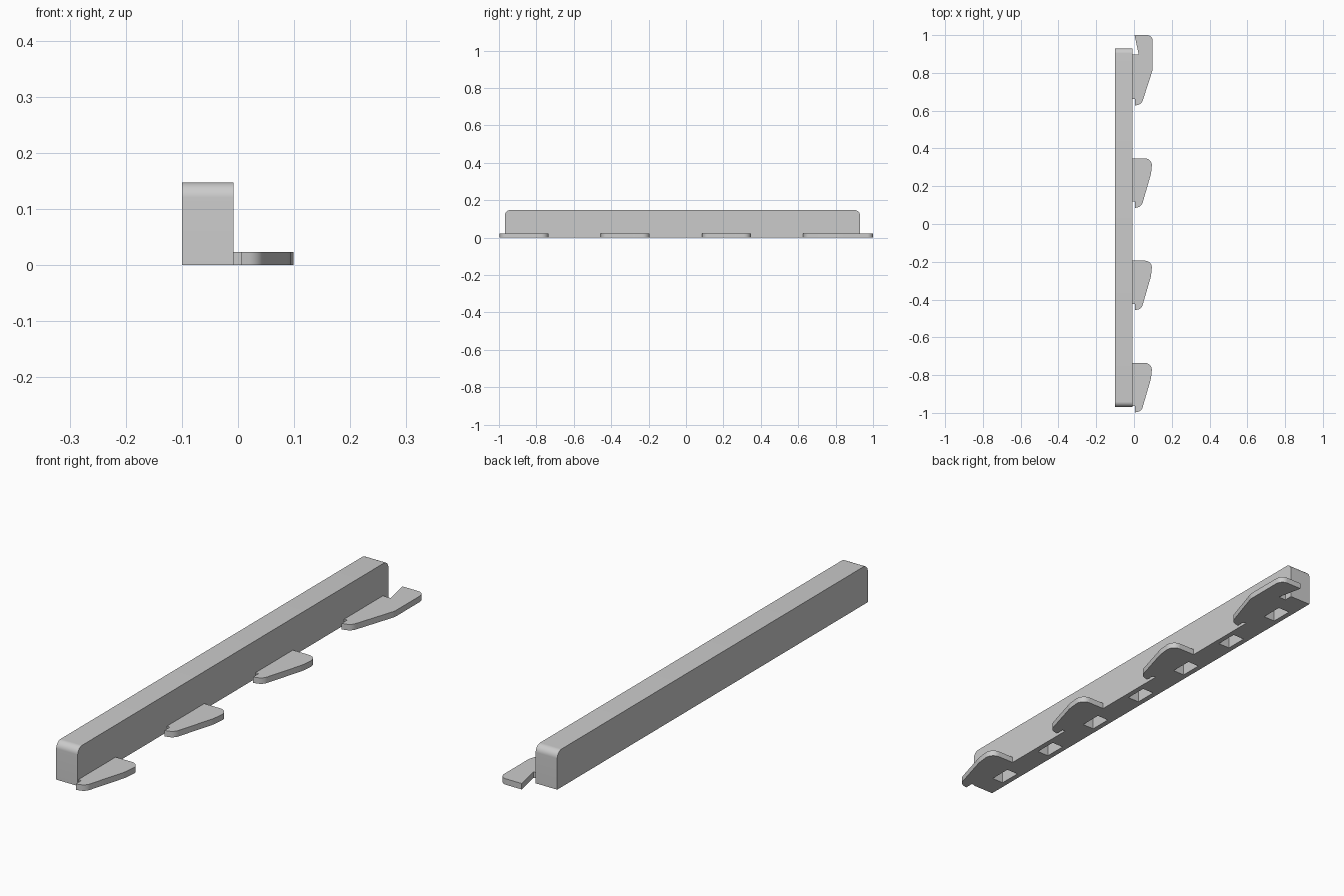
import bpy, bmesh, math
from mathutils import Vector

if "Cube" in bpy.data.objects:
    bpy.data.objects.remove(bpy.data.objects["Cube"])

GREY = (0.6, 0.6, 0.6, 1)
grey = bpy.data.materials.new("light grey")
grey.use_nodes = True
grey.diffuse_color = GREY
grey.node_tree.nodes["Principled BSDF"].inputs["Base Color"].default_value = GREY


def rounded(corners, steps=8):
    """Outline of (u, v, radius) corners with each corner filleted."""
    out = []
    for i, (u, v, r) in enumerate(corners):
        p = Vector((u, v))
        if r == 0:
            out.append(p)
            continue
        a = (Vector(corners[i - 1][:2]) - p).normalized()
        b = (Vector(corners[(i + 1) % len(corners)][:2]) - p).normalized()
        half = a.angle(b) / 2
        centre = p + (a + b).normalized() * r / math.sin(half)
        reach = r / math.tan(half)
        start, end = p + a * reach - centre, p + b * reach - centre
        for k in range(steps + 1):
            out.append(centre + start.lerp(end, k / steps).normalized() * r)
    return out


def extrude(name, corners, place, along):
    """Fill a rounded outline and pull it along a vector."""
    bm = bmesh.new()
    face = bm.faces.new([bm.verts.new(place(p)) for p in rounded(corners)])
    pulled = bmesh.ops.extrude_face_region(bm, geom=[face], use_keep_orig=True)
    moved = [e for e in pulled["geom"] if isinstance(e, bmesh.types.BMVert)]
    bmesh.ops.translate(bm, verts=moved, vec=along)
    bmesh.ops.recalc_face_normals(bm, faces=bm.faces)
    mesh = bpy.data.meshes.new(name)
    bm.to_mesh(mesh)
    bm.free()
    mesh.materials.append(grey)
    obj = bpy.data.objects.new(name, mesh)
    bpy.context.collection.objects.link(obj)
    return obj


def smooth(obj):
    bpy.ops.object.select_all(action="DESELECT")
    obj.select_set(True)
    bpy.context.view_layer.objects.active = obj
    bpy.ops.object.shade_smooth_by_angle(angle=math.radians(30))


# Long bar, rounded on the upper edge of both ends
FRONT, BACK, TOP = -0.968, 0.93, 0.147
LEFT, RIGHT = -0.1, -0.008
bar = extrude("bar",
              [(FRONT, 0, 0), (BACK, 0, 0), (BACK, TOP, 0.027), (FRONT, TOP, 0.027)],
              lambda p: (LEFT, p.x, p.y), (RIGHT - LEFT, 0, 0))

# Row of rectangular pockets in the underside
PITCH = 0.5415
for i in range(7):
    y = -0.836 + i * PITCH / 2
    cutter = extrude("pocket_cutter",
                     [(-0.079, y - 0.044, 0), (-0.029, y - 0.044, 0),
                      (-0.029, y + 0.044, 0), (-0.079, y + 0.044, 0)],
                     lambda p: (p.x, p.y, -0.02), (0, 0, 0.12))
    cutter.hide_render = True
    cut = bar.modifiers.new("pocket", "BOOLEAN")
    cut.operation = "DIFFERENCE"
    cut.solver = "EXACT"
    cut.object = cutter
    bpy.context.view_layer.objects.active = bar
    bpy.ops.object.modifier_apply(modifier=cut.name)
    bpy.data.objects.remove(cutter)
smooth(bar)

# Flat hooks: shared lower blade, then a plain or a prolonged upper end
blade = [(RIGHT, 0.034, 0), (0.005, 0.034, 0), (0.005, 0, 0), (0.04, 0.008, 0.035)]
plain_end = [(0.09, 0.18, 0.12), (0.098, 0.262, 0.035), (RIGHT, 0.262, 0)]
long_end = [(0.099, 0.19, 0.06), (0.099, 0.3735, 0.03), (0.003, 0.3735, 0),
            (0.025, 0.27, 0), (RIGHT, 0.27, 0)]
for i, end in enumerate([plain_end] * 3 + [long_end]):
    tip = -0.998 + i * PITCH
    hook = extrude(f"hook_{i + 1}", blade + end,
                   lambda p: (p.x, p.y + tip, 0), (0, 0, 0.023))
    smooth(hook)
